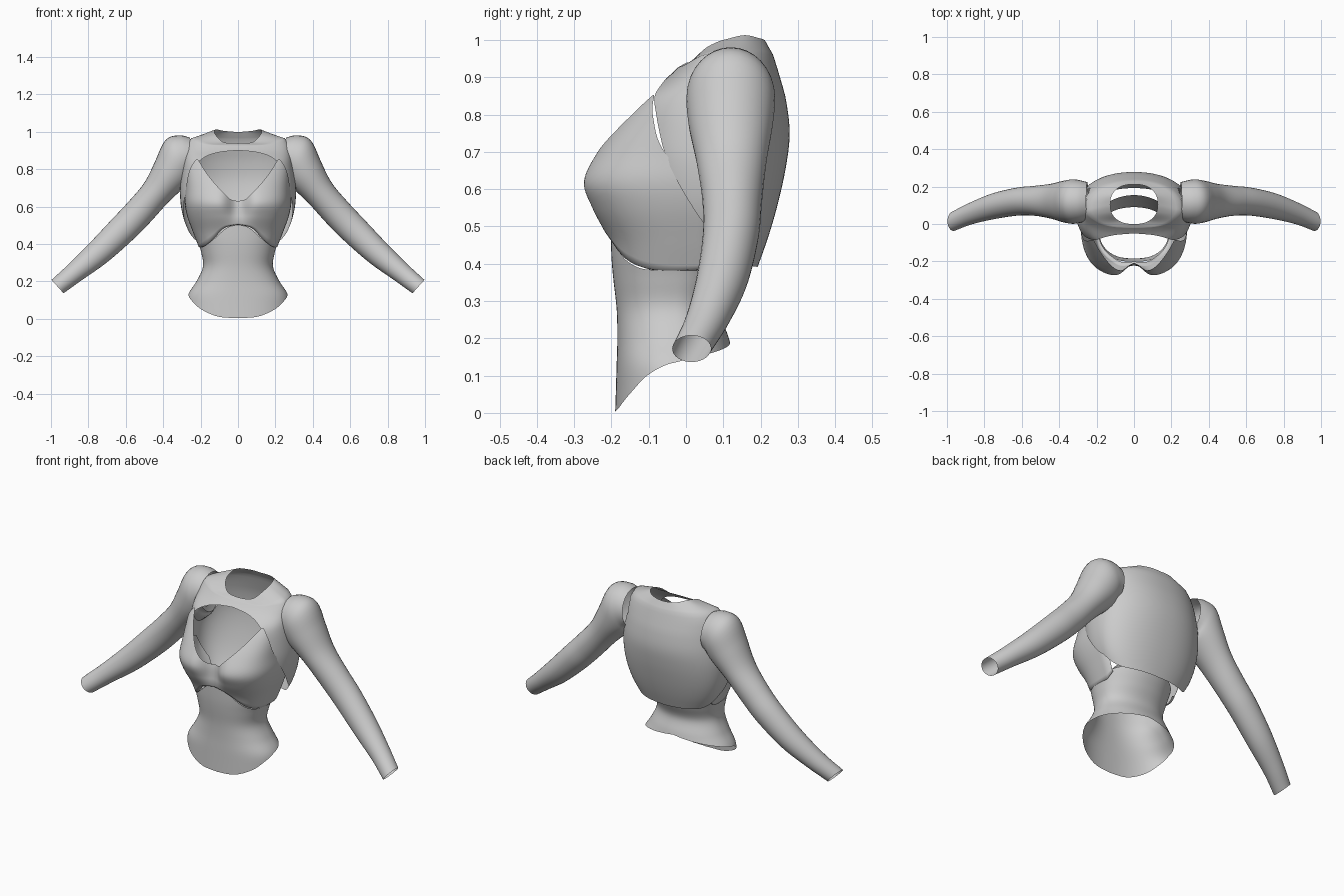
import bpy, bmesh
from math import sin, cos, pi, radians, exp
from mathutils import Vector

if "Cube" in bpy.data.objects:
    bpy.data.objects.remove(bpy.data.objects["Cube"])


def curve(x, table):
    """Smooth Hermite interpolation through rows of (key, value, value...)."""
    x = min(max(x, table[0][0]), table[-1][0])
    i = 0
    while i < len(table) - 2 and x > table[i + 1][0]:
        i += 1

    def slope(j, k):
        a, b = table[max(j - 1, 0)], table[min(j + 1, len(table) - 1)]
        return (b[k] - a[k]) / (b[0] - a[0])
    p, q = table[i], table[i + 1]
    h = q[0] - p[0]
    t = (x - p[0]) / h
    return [p[k] * (2*t**3 - 3*t*t + 1) + q[k] * (3*t*t - 2*t**3)
            + slope(i, k) * h * (t**3 - 2*t*t + t) + slope(i + 1, k) * h * (t**3 - t*t)
            for k in range(1, len(p))]


def build(name, columns, closed, skip=None):
    """Skin a grid of point columns into a smooth shell."""
    bm = bmesh.new()
    grid = [[bm.verts.new(p) for p in col] for col in columns]
    n = len(grid)
    for i in range(n if closed else n - 1):
        a, b = grid[i], grid[(i + 1) % n]
        for j in range(len(a) - 1):
            bm.faces.new((a[j], b[j], b[j + 1], a[j + 1]))
    if skip:
        bad = [f for f in bm.faces if skip(f.calc_center_median())]
        bmesh.ops.delete(bm, geom=bad, context='FACES')
    bmesh.ops.remove_doubles(bm, verts=bm.verts, dist=.0001)
    bmesh.ops.recalc_face_normals(bm, faces=bm.faces)
    me = bpy.data.meshes.new(name)
    bm.to_mesh(me)
    bm.free()
    for f in me.polygons:
        f.use_smooth = True
    ob = bpy.data.objects.new(name, me)
    bpy.context.collection.objects.link(ob)


def spow(v, e):
    return (1 if v >= 0 else -1) * abs(v) ** e


def section_point(phi, z, sections, yc, n_front, n_back):
    """Point on a body cross-section; phi = 0 is the front centre."""
    hw, yf, yb = curve(z, sections)
    a = radians(phi)
    n = n_front if cos(a) > 0 else n_back
    c = spow(cos(a), 2 / n)
    y = yc - c * (yc - yf) if c > 0 else yc - c * (yb - yc)
    return Vector((hw * spow(sin(a), 2 / n), y, z))


def columns(phis, low, high, sections, yc, n_front, n_back, rows):
    out = []
    for phi in phis:
        z0, z1 = curve(abs(phi), low)[0], curve(abs(phi), high)[0]
        out.append([section_point(phi, z0 + (z1 - z0) * j / rows, sections, yc, n_front, n_back)
                    for j in range(rows + 1)])
    return out


ring = [-180 + 3 * i for i in range(120)]

# Waist corset: closed band, pointed at the front hem
corset_sections = [(0, .275, -.19, .13), (.06, .275, -.188, .13), (.13, .266, -.186, .13),
                   (.2, .222, -.184, .115), (.28, .187, -.186, .09),
                   (.36, .198, -.195, .12), (.42, .214, -.2, .145), (.52, .235, -.202, .175)]
corset_low = [(0, .003), (20, .012), (45, .055), (65, .1), (90, .135), (180, .19)]
corset_high = [(0, .503), (12, .487), (28, .44), (45, .405), (65, .385), (90, .39), (120, .43), (180, .45)]
build("waist_corset", columns(ring, corset_low, corset_high, corset_sections, -.03, 2.3, 2.1, 22), True)

# Bust: two cups with a V neckline and a cleavage dip, lower edge turned in to the corset
bust_sections = [(.38, .208, -.19, .13), (.46, .24, -.21, .15), (.55, .272, -.26, .15),
                 (.62, .285, -.284, .15), (.7, .282, -.245, .15), (.8, .283, -.168, .15),
                 (.86, .284, -.11, .15)]
bust_low = [(0, .505), (11, .488), (26, .44), (43, .405), (65, .385), (90, .385), (112, .41)]
bust_high = [(0, .63), (3, .635), (10.5, .68), (31, .79), (42, .85), (46, .85), (54, .825),
             (65, .78), (75, .72), (90, .63), (112, .5)]
bust = columns([-112 + 2 * i for i in range(113)], bust_low, bust_high, bust_sections, .03, 2.8, 2.2, 22)
for col in bust:
    for p in col:
        p.y += .075 * exp(-(p.x / .06) ** 2) * exp(-((p.z - .63) / .1) ** 2)
    foot = col[0]
    col.insert(0, Vector((foot.x * .94, foot.y * .92, foot.z - .003)))
build("bust_cups", bust, False)

# Cropped jacket: full back, arched open front, neck hole
jacket_sections = [(.38, .21, -.1, .188), (.47, .265, -.11, .22), (.56, .297, -.135, .246),
                   (.66, .31, -.15, .268), (.75, .305, -.15, .278), (.84, .292, -.128, .268),
                   (.9, .281, -.05, .252), (.93, .272, -.018, .243), (.965, .25, .01, .232)]
jacket_low = [(0, .9), (18, .888), (34, .862), (47, .815), (53, .76), (60, .685), (75, .57),
              (90, .475), (105, .425), (125, .4), (180, .39)]
jacket_high = [(0, .926), (30, .932), (60, .955), (90, .965), (180, .96)]
neck_height = [(0, .938), (35, .945), (70, .985), (110, 1.012), (145, 1.005), (180, .998)]
jacket = columns(ring, jacket_low, jacket_high, jacket_sections, .08, 2.5, 2.15, 26)
for phi, col in zip(ring, jacket):
    a = radians(phi)
    neck = Vector((.127 * spow(sin(a), .85), .106 - .106 * spow(cos(a), .85),
                   curve(abs(phi), neck_height)[0]))
    edge = col[-1].copy()
    for t in (.2, .4, .6, .8, 1):
        col.append(edge.lerp(neck, t))


def in_armhole(c):
    return abs(c.x) > .22 and ((c.y - .12) / .07) ** 2 + ((c.z - .85) / .085) ** 2 < 1


build("cropped_jacket", jacket, True, in_armhole)

# Sleeves: (step, x, y, z, tilt in degrees below horizontal, half height, half depth)
sleeve_path = [(0, .25, .12, .86, 3, .108, .104), (.4, .285, .12, .86, 12, .123, .113),
               (1, .325, .12, .84, 27, .132, .119), (1.6, .365, .12, .775, 43, .107, .113),
               (2.4, .437, .122, .675, 49, .083, .094), (3.3, .53, .124, .568, 48, .08, .08),
               (4.2, .62, .12, .475, 46, .078, .075), (5.2, .75, .095, .35, 44, .069, .069),
               (6.2, .875, .055, .245, 42, .055, .058), (7, .965, .015, .172, 42, .048, .052)]
for side, label in ((1, "right"), (-1, "left")):
    cols = []
    for i in range(57):
        x, y, z, tilt, h, d = curve(i / 8, sleeve_path)
        a = radians(tilt)
        loop = []
        for k in range(33):
            b = 2 * pi * k / 32
            u = h * cos(b)
            loop.append(Vector((side * (x + u * sin(a)), y + d * sin(b), z + u * cos(a))))
        cols.append(loop)
    build(label + "_sleeve", cols, False)
